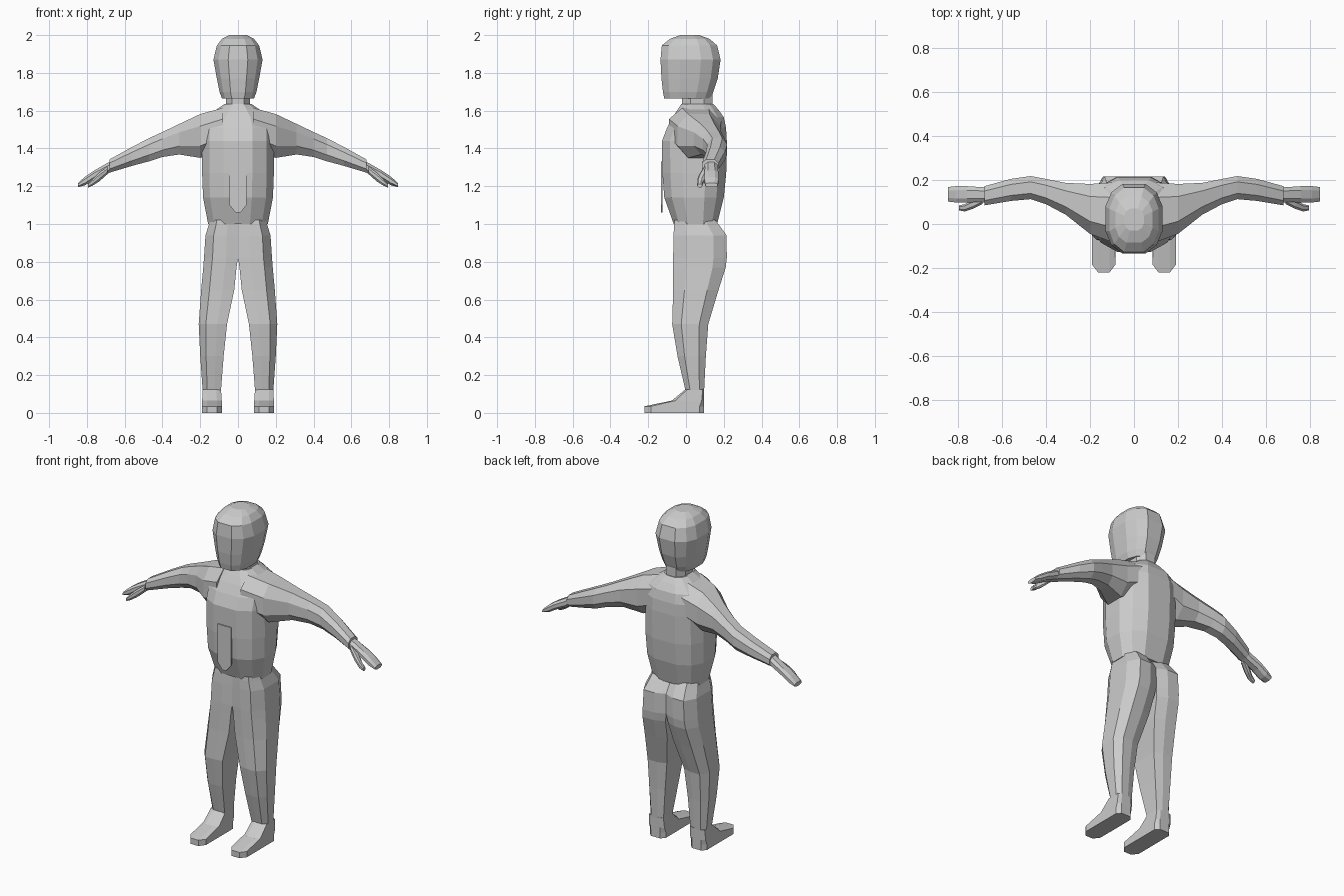
import bpy, bmesh, math
from mathutils import Vector

grey = bpy.data.materials.new("light grey")
grey.diffuse_color = (0.6, 0.6, 0.6, 1)

OCT = [(1, .45), (.5, 1), (-.5, 1), (-1, .45), (-1, -.45), (-.5, -1), (.5, -1), (1, -.45)]
ROUND = [(1, .35), (.8, .75), (.4, 1), (-.4, 1), (-.8, .75), (-1, .35),
         (-1, -.35), (-.8, -.75), (-.4, -1), (.4, -1), (.8, -.75), (1, -.35)]
# half-body section: flat against the middle, chamfered outside
HALF = [(1, .5), (.55, 1), (-.3, 1), (-1, .82), (-1, -.92), (-.3, -1), (.5, -1), (1, -.5)]
FOOT = [(1, .85), (.6, 1), (-.6, 1), (-1, .85), (-1, -.78), (-.5, -1), (.5, -1), (1, -.78)]


def ring(pattern, a0, a1, b0, b1):
    return [((a0 + a1) / 2 + u * (a1 - a0) / 2, (b0 + b1) / 2 + v * (b1 - b0) / 2)
            for u, v in pattern]


def finish(name, bm, mirror):
    bmesh.ops.recalc_face_normals(bm, faces=bm.faces)
    mesh = bpy.data.meshes.new(name)
    bm.to_mesh(mesh)
    bm.free()
    mesh.materials.append(grey)
    ob = bpy.data.objects.new(name, mesh)
    bpy.context.collection.objects.link(ob)
    if mirror:
        ob.modifiers.new("mirror", 'MIRROR').use_mirror_merge = False
    return ob


def loft(name, sections, mirror=False):
    """Skin a list of closed rings of 3D points and cap both ends."""
    bm = bmesh.new()
    rows = [[bm.verts.new(p) for p in s] for s in sections]
    n = len(rows[0])
    for a, b in zip(rows, rows[1:]):
        for i in range(n):
            j = (i + 1) % n
            bm.faces.new((a[i], a[j], b[j], b[i]))
    bm.faces.new(rows[0])
    bm.faces.new(rows[-1])
    return finish(name, bm, mirror)


def loft_z(name, pattern, rows, mirror=False):
    # rows: z, x min, x max, y min, y max
    return loft(name, [[(x, y, z) for x, y in ring(pattern, *r)] for z, *r in rows], mirror)


def loft_x(name, pattern, rows, mirror=True):
    # rows: x, y min, y max, z min, z max
    return loft(name, [[(x, y, z) for y, z in ring(pattern, *r)] for x, *r in rows], mirror)


# head with flat face and short chin
loft_z("head", ROUND, [(z, -w, w, f, b) for z, w, f, b in [
    (1.665, .085, -.115, .13), (1.70, .098, -.122, .145), (1.77, .112, -.13, .168),
    (1.87, .13, -.135, .183), (1.945, .112, -.128, .165), (1.98, .085, -.085, .125),
    (2.0, .045, -.03, .07)]])

# neck
loft_z("neck", OCT, [(1.58, -.075, .075, -.03, .15), (1.63, -.062, .062, -.02, .14),
                     (1.70, -.065, .065, -.02, .14)])

# shirt body
loft_z("shirt", ROUND, [(z, -w, w, f, b) for z, w, f, b in [
    (1.0, .158, -.065, .165), (1.14, .185, -.115, .20), (1.27, .19, -.125, .213),
    (1.44, .19, -.127, .216), (1.51, .19, -.10, .212), (1.565, .165, -.07, .20),
    (1.605, .115, -.045, .172), (1.635, .072, -.025, .145)]])

# sleeves
loft_x("sleeve", OCT, [
    (.08, -.09, .19, 1.40, 1.615), (.20, -.045, .182, 1.35, 1.582),
    (.31, .042, .187, 1.368, 1.53), (.40, .09, .205, 1.355, 1.487),
    (.47, .113, .218, 1.332, 1.455), (.56, .105, .205, 1.308, 1.408),
    (.68, .085, .172, 1.272, 1.342)])

# hands and thumbs
loft_x("hand", OCT, [
    (.65, .095, .165, 1.285, 1.345), (.70, .10, .168, 1.262, 1.318),
    (.76, .098, .172, 1.235, 1.284), (.81, .098, .172, 1.205, 1.250),
    (.846, .102, .168, 1.195, 1.218)])
loft_x("thumb", OCT, [
    (.69, .09, .13, 1.265, 1.305), (.735, .068, .11, 1.225, 1.272),
    (.77, .057, .09, 1.203, 1.238), (.795, .062, .085, 1.192, 1.212)])

# necktie flap
bm = bmesh.new()
outline = [(-.045, 1.33), (-.045, 1.10), (-.012, 1.06), (.012, 1.06), (.045, 1.10), (.045, 1.33)]
face = bm.faces.new([bm.verts.new((x, -.132, z)) for x, z in outline])
ext = bmesh.ops.extrude_face_region(bm, geom=[face])
bmesh.ops.translate(bm, vec=(0, .008, 0),
                    verts=[g for g in ext["geom"] if isinstance(g, bmesh.types.BMVert)])
finish("necktie", bm, False)

# trousers: each leg includes its half of the hips
loft_z("trouser_leg", HALF, [
    (1.02, 0, .15, -.06, .155), (.995, 0, .155, -.063, .175), (.94, 0, .172, -.066, .215),
    (.82, 0, .18, -.068, .216), (.77, .008, .184, -.068, .21), (.65, .02, .195, -.068, .172),
    (.47, .058, .208, -.073, .118), (.30, .076, .20, -.045, .105),
    (.12, .09, .187, -.003, .096)], True)

# shoes
loft_z("shoe", FOOT, [
    (0, .085, .19, -.22, .096), (.035, .085, .19, -.22, .096), (.065, .086, .19, -.075, .096),
    (.125, .09, .187, -.003, .096)], True)
